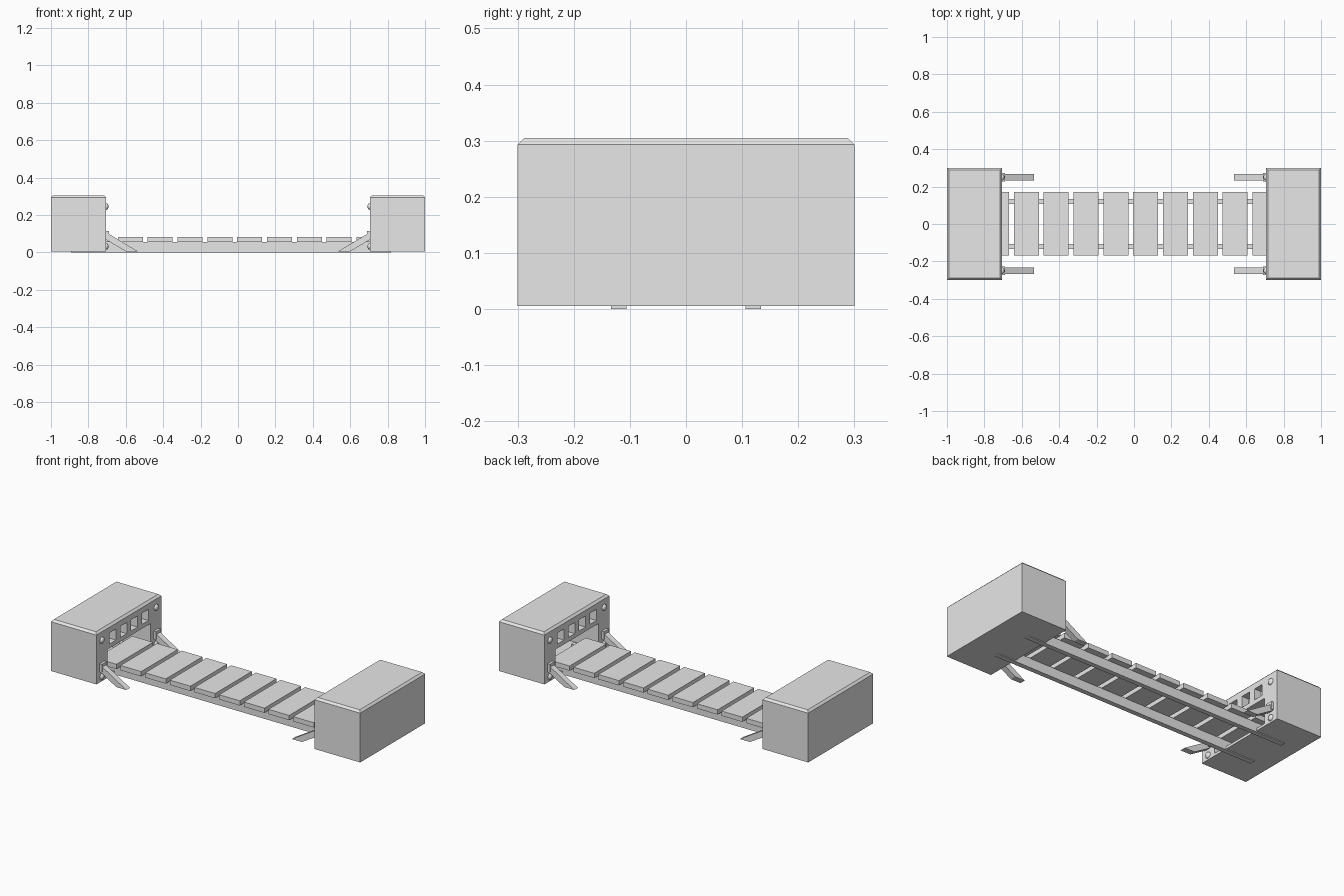
import bpy, bmesh, math
from mathutils import Vector, Matrix

cube = bpy.data.objects.get("Cube")
if cube:
    bpy.data.objects.remove(cube, do_unlink=True)

grey = bpy.data.materials.new("plain grey")
grey.use_nodes = True
grey.diffuse_color = (0.8, 0.8, 0.8, 1)
grey.node_tree.nodes["Principled BSDF"].inputs["Base Color"].default_value = grey.diffuse_color


def finish(name, bm):
    bmesh.ops.recalc_face_normals(bm, faces=bm.faces)
    mesh = bpy.data.meshes.new(name)
    bm.to_mesh(mesh)
    bm.free()
    mesh.materials.append(grey)
    obj = bpy.data.objects.new(name, mesh)
    bpy.context.collection.objects.link(obj)
    return obj


def add_box(bm, x, y, z):
    """Box from (min, max) pairs."""
    centre = Vector([sum(p) / 2 for p in (x, y, z)])
    size = [abs(p[1] - p[0]) for p in (x, y, z)]
    mat = Matrix.Translation(centre) @ Matrix.Diagonal((*size, 1))
    return bmesh.ops.create_cube(bm, size=1, matrix=mat)["verts"]


def add_prism(bm, profile, y0, y1):
    """Extrude an xz profile along y."""
    face = bm.faces.new([bm.verts.new((x, y0, z)) for x, z in profile])
    out = bmesh.ops.extrude_face_region(bm, geom=[face])["geom"]
    moved = [v for v in out if isinstance(v, bmesh.types.BMVert)]
    bmesh.ops.translate(bm, verts=moved, vec=(0, y1 - y0, 0))


FACE = 0.705   # inner face of each end block

for side, label in ((-1, "right"), (1, "left")):
    # End block with a chamfered top
    bm = bmesh.new()
    add_box(bm, (side * FACE, side), (-0.3, 0.3), (0.005, 0.305))
    top = [e for e in bm.edges if all(v.co.z > 0.3 for v in e.verts)]
    bmesh.ops.bevel(bm, geom=top, offset=0.012, segments=1, affect='EDGES')
    block = finish(label + "_end_block", bm)

    # Track tunnel and a row of four square windows above it
    bm = bmesh.new()
    add_box(bm, (side * 0.65, side * 0.92), (-0.2, 0.2), (0.02, 0.17))
    for i in range(4):
        y = -0.15 + 0.1 * i
        add_box(bm, (side * 0.65, side * 0.75), (y - 0.03, y + 0.03), (0.195, 0.26))
    cutter = finish("cutter", bm)
    cutter.hide_render = True
    cut = block.modifiers.new("openings", 'BOOLEAN')
    cut.object = cutter
    cut.solver = 'EXACT'
    bpy.context.view_layer.objects.active = block
    bpy.ops.object.modifier_apply(modifier=cut.name)
    bpy.data.objects.remove(cutter, do_unlink=True)

    for y, end in ((-0.25, "front"), (0.25, "back")):
        # Sloping brace down to the ground
        bm = bmesh.new()
        add_prism(bm, [(side * x, z) for x, z in
                  ((0.71, 0.11), (0.535, 0.005), (0.6, 0.005), (0.71, 0.07))],
                  y - 0.017, y + 0.017)
        finish(f"{label}_{end}_brace", bm)

        # Pivot bracket at the head of the brace
        bm = bmesh.new()
        add_box(bm, (side * 0.69, side * 0.71), (y - 0.022, y + 0.022), (0.07, 0.115))
        finish(f"{label}_{end}_bracket", bm)

        # Domed bolts
        bm = bmesh.new()
        for z in (0.032, 0.245):
            mat = Matrix.Translation((side * FACE, y, z)) @ Matrix.Diagonal((0.7, 1, 1, 1))
            bmesh.ops.create_uvsphere(bm, u_segments=16, v_segments=10, radius=0.018, matrix=mat)
        bolts = finish(f"{label}_{end}_bolts", bm)
        bolts.data.shade_smooth()

# Two long rails
for y, end in ((-0.12, "front"), (0.12, "back")):
    bm = bmesh.new()
    add_box(bm, (-0.893, 0.817), (y - 0.014, y + 0.014), (0, 0.056))
    finish(end + "_rail", bm)

# Cross planks
for i in range(10):
    x = -0.735 + 0.1595 * i
    bm = bmesh.new()
    add_box(bm, (x - 0.067, x + 0.067), (-0.168, 0.17), (0.054, 0.082))
    finish(f"plank_{i + 1}", bm)
